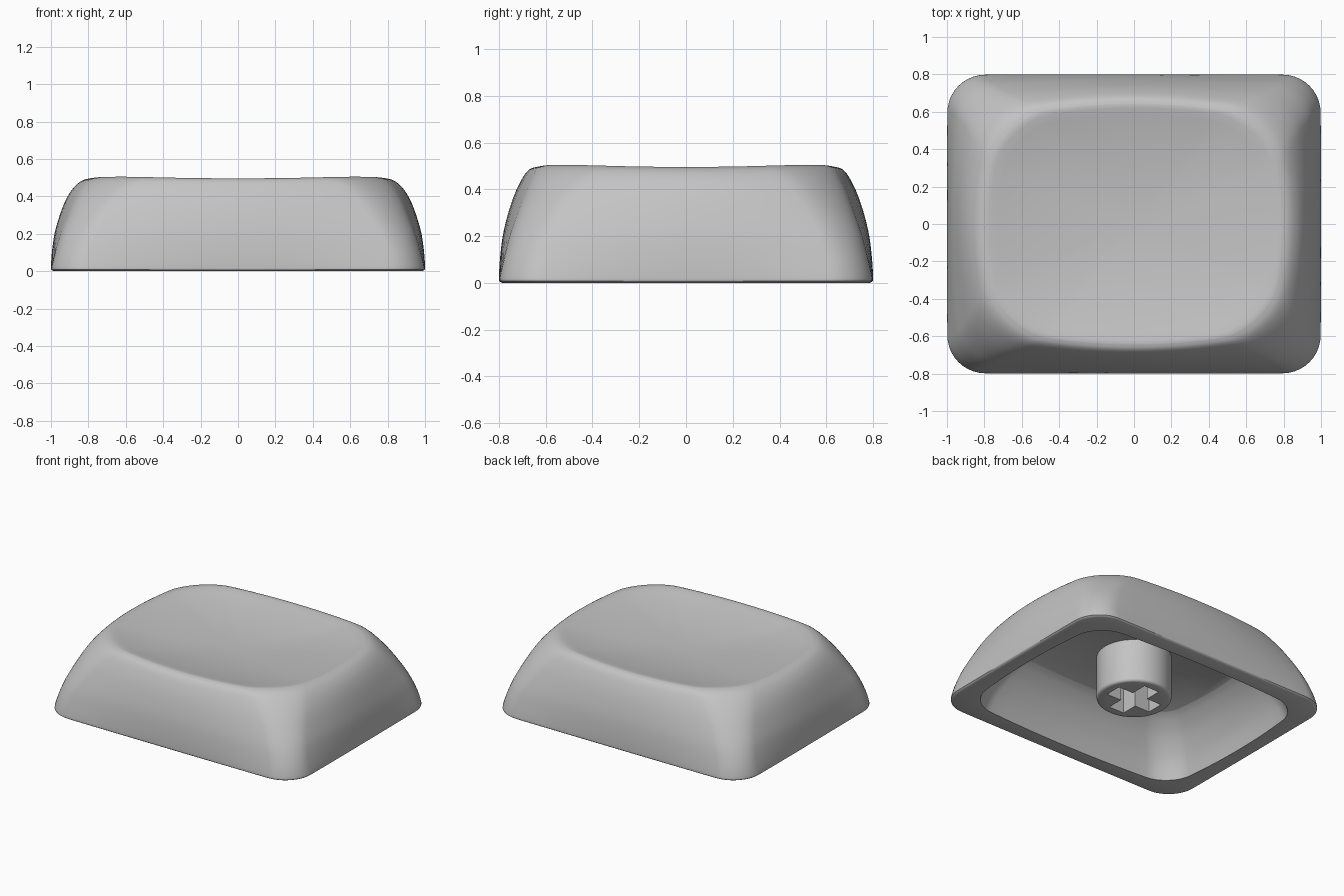
import bpy, bmesh, math

cube = bpy.data.objects.get("Cube")
if cube:
    bpy.data.objects.remove(cube, do_unlink=True)

grey = bpy.data.materials.new("plain grey plastic")
grey.use_nodes = True
grey.diffuse_color = (0.55, 0.55, 0.55, 1)
grey.node_tree.nodes["Principled BSDF"].inputs["Base Color"].default_value = (0.55, 0.55, 0.55, 1)


def make_object(name, bm):
    bmesh.ops.recalc_face_normals(bm, faces=bm.faces[:])
    mesh = bpy.data.meshes.new(name)
    bm.to_mesh(mesh)
    bm.free()
    mesh.materials.append(grey)
    obj = bpy.data.objects.new(name, mesh)
    bpy.context.collection.objects.link(obj)
    return obj


def smooth(obj, degrees):
    bpy.ops.object.select_all(action='DESELECT')
    obj.select_set(True)
    bpy.context.view_layer.objects.active = obj
    bpy.ops.object.shade_smooth_by_angle(angle=math.radians(degrees))


def spline(rows, steps=4):
    """Catmull-Rom interpolation of section rows."""
    out = []
    padded = [rows[0]] + rows + [rows[-1]]
    for a, b, c, d in zip(padded, padded[1:], padded[2:], padded[3:]):
        for i in range(steps):
            t = i / steps
            out.append(tuple(
                0.5 * (2 * q + (s - p) * t + (2 * p - 5 * q + 4 * s - u) * t ** 2
                       + (3 * q - p - 3 * s + u) * t ** 3)
                for p, q, s, u in zip(a, b, c, d)))
    return out + [rows[-1]]


def section(z, hx, hy, r, bulge, lift, arc=10, side=12):
    """Rounded rectangle whose sides bow outwards and whose corners may rise."""
    corners = [(1, 1), (-1, 1), (-1, -1), (1, -1)]
    arcs = []
    for k, (sx, sy) in enumerate(corners):
        arcs.append([(sx * (hx - r) + r * math.cos((k + i / arc) * math.pi / 2),
                      sy * (hy - r) + r * math.sin((k + i / arc) * math.pi / 2))
                     for i in range(arc + 1)])
    pts = []
    for k in range(4):
        pts += arcs[k]
        (ax, ay), (bx, by) = arcs[k][-1], arcs[(k + 1) % 4][0]
        pts += [(ax + (bx - ax) * i / side, ay + (by - ay) * i / side) for i in range(1, side)]
    return [(x * (1 - bulge * (y / hy) ** 2), y * (1 - bulge * (x / hx) ** 2),
             z + lift * (x * y / (hx * hy)) ** 2) for x, y in pts]


# Keycap shell: rows are height, half width, half depth, corner radius, bow, corner lift
CREST = 0.494
DISH_DEPTH = 0.07
dish = []
for i in range(1, 17):
    t = i / 16
    dish.append((CREST - DISH_DEPTH * (1 - t * t), 0.77 * t, 0.62 * t,
                 0.27 * t, 0.12, 0.014 * t ** 4))
outer = dish + spline([
    (0.496, 0.792, 0.641, 0.27, 0.12, 0.014),
    (0.488, 0.825, 0.666, 0.26, 0.12, 0.011),
    (0.468, 0.857, 0.687, 0.25, 0.117, 0.007),
    (0.43, 0.892, 0.71, 0.23, 0.112, 0.002),
    (0.37, 0.926, 0.737, 0.21, 0.1, 0),
    (0.29, 0.956, 0.763, 0.19, 0.082, 0),
    (0.2, 0.981, 0.784, 0.18, 0.058, 0),
    (0.1, 0.995, 0.796, 0.18, 0.03, 0),
    (0.02, 1.0, 0.8, 0.2, 0.005, 0),
    (0.006, 0.996, 0.796, 0.2, 0.004, 0),
    (0, 0.985, 0.785, 0.19, 0.004, 0)])
inner = spline([
    (0, 0.893, 0.69, 0.19, 0.055, 0),
    (0.12, 0.855, 0.655, 0.18, 0.065, 0),
    (0.24, 0.785, 0.59, 0.17, 0.07, 0),
    (0.32, 0.71, 0.52, 0.15, 0.07, 0),
    (0.355, 0.66, 0.47, 0.13, 0.065, 0)])

bm = bmesh.new()
rings = [[bm.verts.new(p) for p in section(*row)] for row in outer + inner]
for a, b in zip(rings, rings[1:]):
    n = len(a)
    for i in range(n):
        j = (i + 1) % n
        bm.faces.new((a[i], a[j], b[j], b[i]))
bm.faces.new(rings[0])
bm.faces.new(rings[-1])
shell = make_object("keycap_shell", bm)
smooth(shell, 40)

# Mounting stem: cylinder with a softened lower edge
STEM_R, STEM_Z, STEM_TOP = 0.245, 0.045, 0.37
bm = bmesh.new()
bmesh.ops.create_cone(bm, cap_ends=True, segments=64, radius1=STEM_R, radius2=STEM_R,
                      depth=STEM_TOP - STEM_Z)
bmesh.ops.translate(bm, verts=bm.verts[:], vec=(0, 0, (STEM_TOP + STEM_Z) / 2))
low = [e for e in bm.edges if all(v.co.z < STEM_Z + 0.01 for v in e.verts)]
bmesh.ops.bevel(bm, geom=low, offset=0.02, segments=3, profile=0.5, affect='EDGES')
stem = make_object("mounting_stem", bm)

# Cross-shaped socket cut into the stem
ARM, HALF = 0.178, 0.06
bm = bmesh.new()
outline = []
for k in range(4):
    c, s = round(math.cos(k * math.pi / 2)), round(math.sin(k * math.pi / 2))
    for x, y in ((ARM, -HALF), (ARM, HALF), (HALF, HALF)):
        outline.append(bm.verts.new((x * c - y * s, x * s + y * c, -0.1)))
face = bm.faces.new(outline)
grown = bmesh.ops.extrude_face_region(bm, geom=[face])["geom"]
bmesh.ops.translate(bm, verts=[g for g in grown if isinstance(g, bmesh.types.BMVert)],
                    vec=(0, 0, 0.42))
cutter = make_object("socket_cutter", bm)
cutter.hide_render = True

cut = stem.modifiers.new("socket", 'BOOLEAN')
cut.operation = 'DIFFERENCE'
cut.solver = 'EXACT'
cut.object = cutter
bpy.ops.object.select_all(action='DESELECT')
stem.select_set(True)
bpy.context.view_layer.objects.active = stem
bpy.ops.object.modifier_apply(modifier=cut.name)
bpy.data.objects.remove(cutter, do_unlink=True)
smooth(stem, 35)
